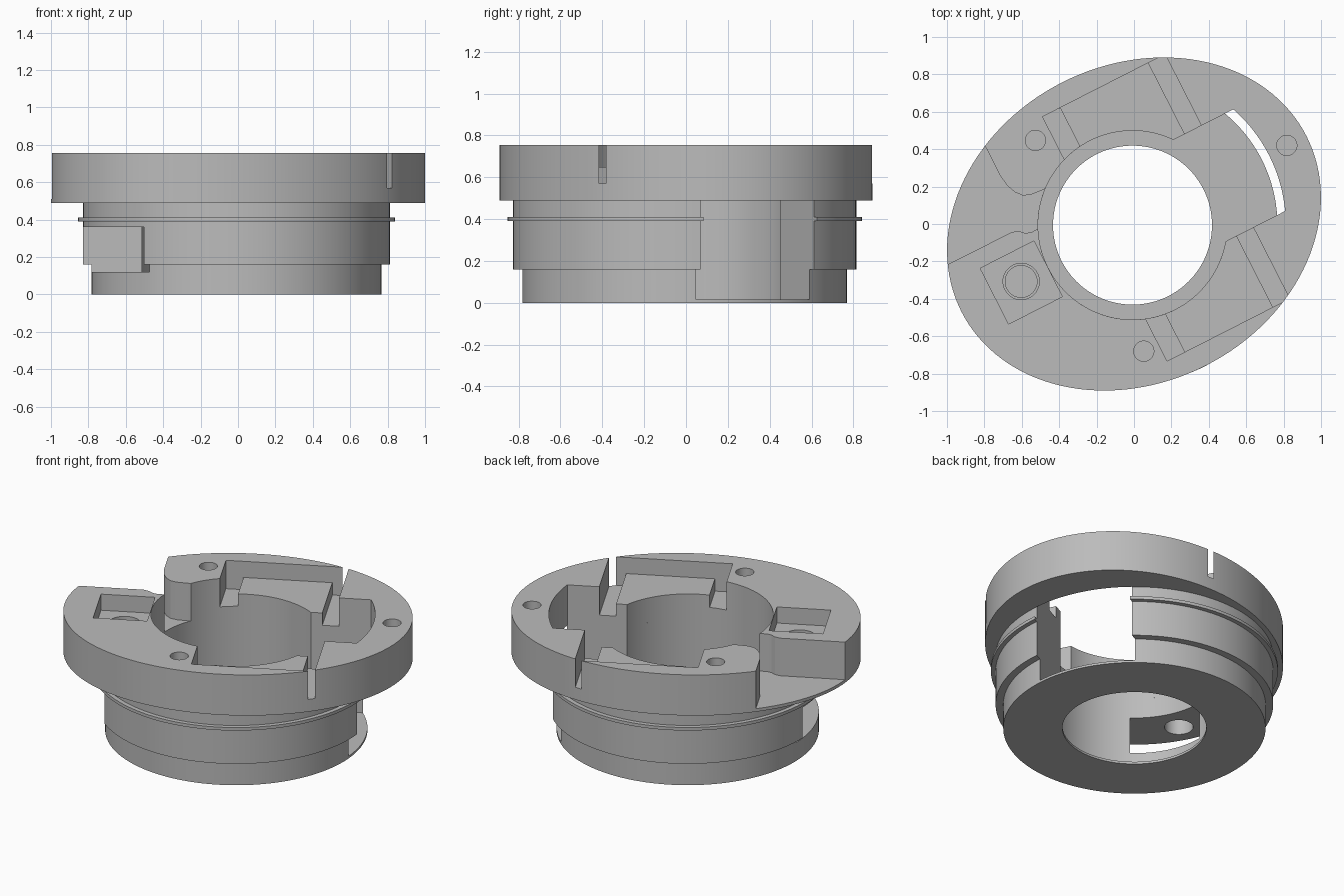
import bpy, bmesh
from math import sin, cos, pi, radians, sqrt
from mathutils import Vector, Matrix

default = bpy.data.objects.get("Cube")
if default:
    bpy.data.objects.remove(default, do_unlink=True)

grey = bpy.data.materials.new("plain_grey")
grey.use_nodes = True
grey.diffuse_color = (0.5, 0.5, 0.5, 1)
grey.node_tree.nodes["Principled BSDF"].inputs["Base Color"].default_value = (0.5, 0.5, 0.5, 1)

TILT = radians(27)                 # long axis of the flange, seen from above
TURN = Matrix.Rotation(TILT, 4, 'Z')
CENTRE = Vector((-0.008, -0.006, 0))
BORE, WALL, FLOOR = 0.505, 0.82, 0.015
SPLIT, TOP = 0.49, 0.755


def finish(bm, name):
    bmesh.ops.recalc_face_normals(bm, faces=bm.faces[:])
    mesh = bpy.data.meshes.new(name)
    bm.to_mesh(mesh)
    bm.free()
    mesh.materials.append(grey)
    obj = bpy.data.objects.new(name, mesh)
    bpy.context.collection.objects.link(obj)
    return obj


def prism(name, points, z0, z1):
    """Upright prism from an outline in tilted axes."""
    bm = bmesh.new()
    face = bm.faces.new([bm.verts.new((x, y, z0)) for x, y in points])
    ext = bmesh.ops.extrude_face_region(bm, geom=[face])
    up = [v for v in ext["geom"] if isinstance(v, bmesh.types.BMVert)]
    bmesh.ops.translate(bm, vec=(0, 0, z1 - z0), verts=up)
    bm.transform(TURN)
    return finish(bm, name)


def box(name, u0, u1, v0, v1, z0, z1):
    return prism(name, [(u0, v0), (u1, v0), (u1, v1), (u0, v1)], z0, z1)


def oval(a, b, cx=0, cy=0, n=128):
    return [(cx + a * cos(2 * pi * i / n), cy + b * sin(2 * pi * i / n)) for i in range(n)]


def to_local(x, y):
    p = TURN.inverted() @ Vector((x, y, 0))
    return p.x, p.y


def lathe(name, profile, n=128):
    bm = bmesh.new()
    vs = [bm.verts.new((r, 0, z)) for r, z in profile]
    es = [bm.edges.new((vs[i], vs[(i + 1) % len(vs)])) for i in range(len(vs))]
    bmesh.ops.spin(bm, geom=vs + es, axis=(0, 0, 1), cent=(0, 0, 0), angle=2 * pi, steps=n)
    bmesh.ops.remove_doubles(bm, verts=bm.verts[:], dist=1e-5)
    bmesh.ops.translate(bm, vec=CENTRE, verts=bm.verts[:])
    return finish(bm, name)


def cut(target, cutter):
    mod = target.modifiers.new("cut", 'BOOLEAN')
    mod.operation, mod.solver, mod.object = 'DIFFERENCE', 'EXACT', cutter
    cutter.hide_render = True
    bpy.context.view_layer.objects.active = target
    bpy.ops.object.modifier_apply(modifier=mod.name)
    bpy.data.objects.remove(cutter, do_unlink=True)


# Stepped round body with a thin rib and a thin floor lip
body = lathe("round_body", [
    (0.425, 0), (0.775, 0), (0.775, 0.16), (WALL, 0.16), (WALL, 0.39), (0.848, 0.39),
    (0.848, 0.41), (WALL, 0.41), (WALL, SPLIT), (BORE, SPLIT), (BORE, FLOOR), (0.425, FLOOR)])

# Oval flange on top
flange = prism("oval_flange", oval(1.035, 0.849), SPLIT, TOP)
cu, cv = to_local(CENTRE.x, CENTRE.y)
cut(flange, prism("bore_cutter", oval(BORE, BORE, cu, cv), 0.4, 0.9))

# Side window: open through the body, closed by the rim at flange level
HALF = 0.305
cut(body, box("window_cutter", 0.2, 1.2, -HALF, HALF, FLOOR, 0.6))
arc = [(cu + sqrt(WALL ** 2 - v * v), v) for v in [HALF * (i / 12 - 1) for i in range(25)]]
cut(flange, prism("window_top_cutter", [(0.2, HALF), (0.2, -HALF)] + arc, 0.4, 0.9))

# Mirrored pockets: shallow middle step with a deep groove at each end
for s in (-1, 1):
    v0, v1 = sorted((s * 0.3, s * 0.733))
    cut(flange, box("step_cutter", -0.1, 0.5, v0, v1, 0.65, 0.9))
    for u0, u1 in ((-0.175, -0.07), (0.46, 0.56)):
        cut(flange, box("groove_cutter", u0, u1, v0, v1, 0.57, 0.9))

# Corner notch with a rounded channel into the bore
cut(flange, prism("notch_cutter", [
    (-1.2, 0.26), (-0.6, 0.258), (-0.565, 0.245), (-0.54, 0.22), (-0.51, 0.21), (-0.4, 0.21),
    (-0.3, 0.384), (-0.36, 0.384), (-0.42, 0.39), (-0.46, 0.405), (-0.49, 0.44), (-0.51, 0.49),
    (-0.52, 0.55), (-0.52, 1.0), (-1.2, 1.0)], 0.51, 0.9))

# Square recess with a stepped hole down to the side port
cut(flange, box("recess_cutter", -0.84, -0.518, -0.172, 0.162, 0.65, 0.9))
for r, z0, z1 in ((0.097, 0.6, 0.7), (0.085, 0.45, 0.65)):
    cut(flange, prism("hole_cutter", oval(r, r, -0.677, 0, 40), z0, z1))
cut(body, prism("hole_cutter", oval(0.085, 0.085, -0.677, 0, 40), 0.3, 0.6))

# Wedge-shaped side port through the body wall
wedge = [(r * cos(pi + a), r * sin(pi + a))
         for r, a in ((0.3, -0.45), (1.1, -0.45), (1.1, 0.45), (0.3, 0.45))]
cut(body, prism("port_cutter", wedge, 0.12, 0.36))

# Blind screw holes
for x, y in ((-0.527, 0.447), (0.052, -0.68), (0.817, 0.42)):
    u, v = to_local(x, y)
    cut(flange, prism("screw_cutter", oval(0.054, 0.054, u, v, 32), 0.58, 0.9))

# Smooth round walls, crisp edges
for obj in (body, flange):
    bpy.ops.object.select_all(action='DESELECT')
    obj.select_set(True)
    bpy.context.view_layer.objects.active = obj
    bpy.ops.object.shade_smooth_by_angle(angle=radians(20))
